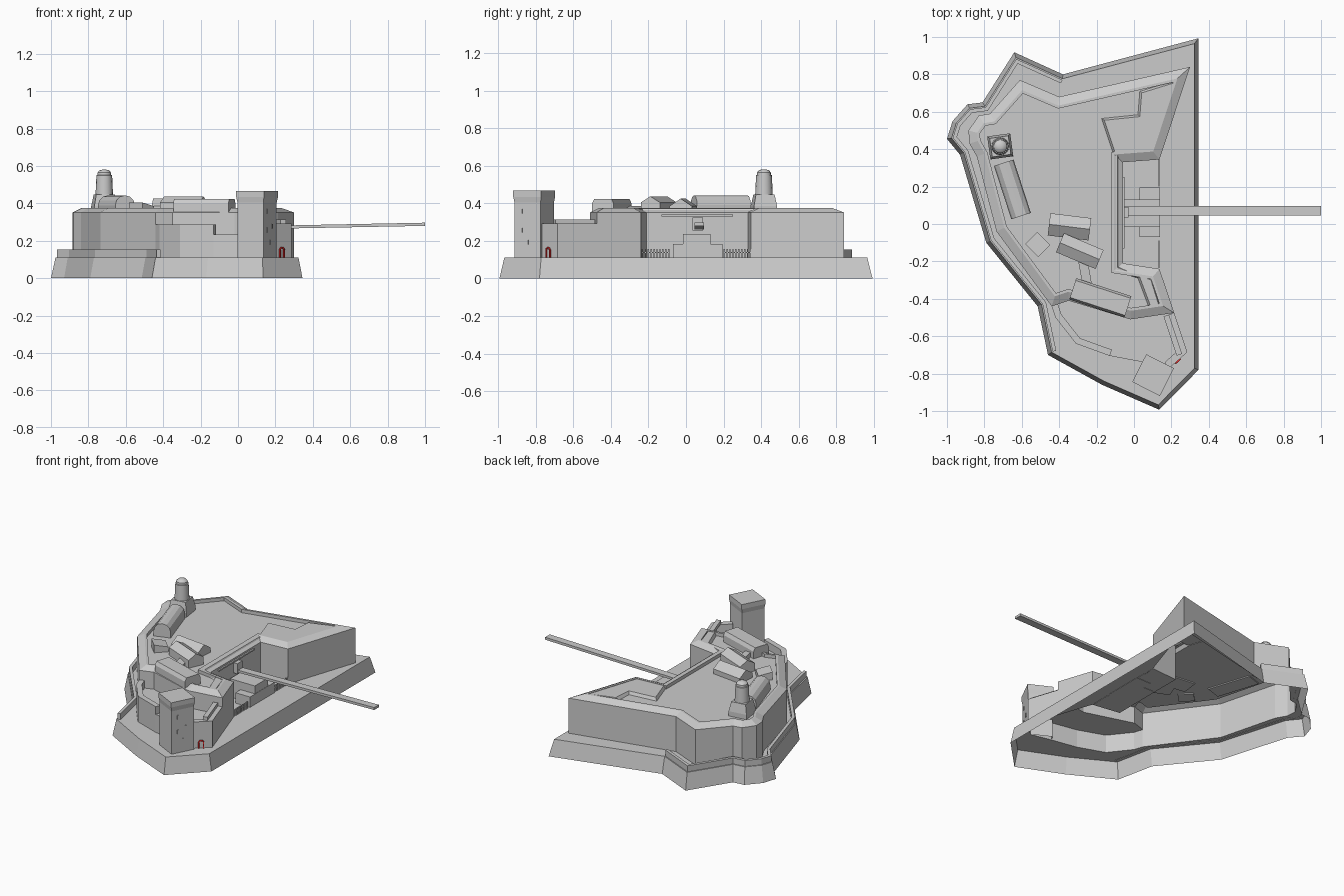
import bpy, bmesh, math
from mathutils import Vector

if "Cube" in bpy.data.objects:
    bpy.data.objects.remove(bpy.data.objects["Cube"])


def finish(name, bm):
    bmesh.ops.recalc_face_normals(bm, faces=bm.faces)
    me = bpy.data.meshes.new(name)
    bm.to_mesh(me)
    bm.free()
    ob = bpy.data.objects.new(name, me)
    bpy.context.collection.objects.link(ob)
    return ob


def offset(pts, d, closed=True):
    """Mitred offset to the left of the path."""
    out, n = [], len(pts)
    for i in range(n):
        p = Vector(pts[i])
        a, b = Vector(pts[i - 1]), Vector(pts[(i + 1) % n])
        u, v = p - a, b - p
        if not closed and i == 0:
            u = v
        if not closed and i == n - 1:
            v = u
        nu = Vector((-u.y, u.x)).normalized()
        nv = Vector((-v.y, v.x)).normalized()
        out.append(tuple(p + (nu + nv) * d / (1 + nu.dot(nv))))
    return out


def loft(name, rings, bottom=False, top=True, skip=()):
    """Rings are (outline, z); skip lists edges left open in the first band."""
    bm = bmesh.new()
    vs = [[bm.verts.new((x, y, z)) for x, y in pts] for pts, z in rings]
    for k, (a, b) in enumerate(zip(vs, vs[1:])):
        for i in range(len(a)):
            if k == 0 and i in skip:
                continue
            j = (i + 1) % len(a)
            bm.faces.new((a[i], a[j], b[j], b[i]))
    if top:
        bm.faces.new(vs[-1])
    if bottom:
        bm.faces.new(vs[0][::-1])
    return finish(name, bm)


def wall(name, path, thick, z0, z1):
    """Solid wall standing inside an open path."""
    ring = list(path) + offset(path, thick, False)[::-1]
    return loft(name, [(ring, z0), (ring, z1)], bottom=True)


def box(name, x0, x1, y0, y1, z0, z1):
    r = [(x0, y0), (x1, y0), (x1, y1), (x0, y1)]
    return loft(name, [(r, z0), (r, z1)], bottom=True)


def square(c, h, deg):
    return [(c[0] + h * 1.41421 * math.cos(math.radians(deg + a)),
             c[1] + h * 1.41421 * math.sin(math.radians(deg + a))) for a in (45, 135, 225, 315)]


def building(name, c, length, width, deg, z0, eave, ridge, kind="gable"):
    w = width / 2
    prof = [(-w, z0), (w, z0), (w, eave)]
    if kind == "gable":
        prof += [(0, ridge)]
    elif kind == "vault":
        prof += [(w * math.cos(math.pi * k / 6), eave + (ridge - eave) * math.sin(math.pi * k / 6)) for k in range(1, 6)]
    elif kind == "flat":
        prof += [(w * .8, ridge), (-w * .8, ridge)]
    elif kind == "shed":
        prof += [(-w, ridge)]
    if kind != "shed":
        prof += [(-w, eave)]
    bm = bmesh.new()
    f = bm.faces.new([bm.verts.new((-length / 2, y, z)) for y, z in prof])
    r = bmesh.ops.extrude_face_region(bm, geom=[f])
    bmesh.ops.translate(bm, vec=(length, 0, 0), verts=[v for v in r["geom"] if isinstance(v, bmesh.types.BMVert)])
    ob = finish(name, bm)
    ob.location = (c[0], c[1], 0)
    ob.rotation_euler.z = math.radians(deg)
    return ob


# Outlines, counter-clockwise from the north-east tip
base = [(.345, .993), (-.38, .80), (-.64, .918), (-.81, .65), (-.89, .64), (-.97, .55), (-1, .455), (-.93, .37),
        (-.79, -.10), (-.515, -.44), (-.46, -.70), (-.17, -.86), (.135, -.993), (.345, -.78)]
fort = [(.30, .84), (-.40, .68), (-.61, .77), (-.77, .59), (-.83, .58), (-.885, .50), (-.88, .43), (-.84, .36),
        (-.735, -.04), (-.44, -.44), (-.35, -.41), (-.02, -.51), (.215, -.475), (.136, -.24),
        (-.06, -.21), (-.06, .33), (.136, .345)]
bastion = [(-.44, -.44), (-.42, -.50), (-.31, -.64), (-.13, -.705), (.056, -.74), (.19, -.77), (.285, -.685), (.215, -.475)]
rim = offset(base, .022)

# Sloped open plinth, and the terrace ring around the walls (filled flat curve with a hole)
loft("plinth", [(base, 0), (rim, .112)], top=False)
cu = bpy.data.curves.new("terrace", "CURVE")
cu.dimensions = "2D"
cu.fill_mode = "BOTH"
for pts in (rim, fort[:9] + bastion + fort[13:]):
    sp = cu.splines.new("POLY")
    sp.points.add(len(pts) - 1)
    sp.use_cyclic_u = True
    for p, (x, y) in zip(sp.points, pts):
        p.co = (x, y, 0, 1)
ob = bpy.data.objects.new("terrace", cu)
ob.location.z = .112
bpy.context.collection.objects.link(ob)
wall("terrace_parapet", offset(base, .028)[1:11], .02, .11, .153)

# Main fort shell with sloped parapet and deck
inner = offset(fort, .045)
lip = offset(fort, .06)
loft("fort", [(fort, .112), (fort, .235), (fort, .352), (inner, .375), (lip, .375), (lip, .352)], skip=(9, 10, 11))

# Raised bank behind the landward wall
bank = [(.24, .775), (.03, .71), (.02, .585), (-.175, .565), (-.115, .385), (-.115, -.25), (.02, -.29),
        (.08, -.45), (.15, -.45), (.10, -.29), (-.075, -.225), (-.075, .375), (.10, .385)]
loft("landward_bank", [(bank, .35), (offset(bank, .012), .372)])

# Lower south bastion
loft("bastion", [(bastion, .112), (bastion, .235)], top=False, skip=(7,))
bm = bmesh.new()
bm.faces.new([bm.verts.new((x, y, .235)) for x, y in bastion + fort[11:9:-1]])
finish("bastion_floor", bm)
wall("bastion_west_parapet", bastion[:4], .035, .235, .287)
wall("bastion_east_parapet", bastion[5:], .04, .235, .292)
wall("bastion_east_coping", offset(bastion[6:], .03, False), .03, .29, .315)

# Corner tower with flared head
tc = (.102, -.808)
loft("tower", [(square(tc, .078, -27), .112), (square(tc, .078, -27), .405),
               (square(tc, .083, -27), .435), (square(tc, .083, -27), .467)])
ca, sa = math.cos(math.radians(-27)), math.sin(math.radians(-27))
for i, (t, z) in enumerate([(-.035, .345), (.02, .265), (-.035, .245), (.0, .18)]):
    c = (tc[0] + ca * .077 - sa * t, tc[1] + sa * .077 + ca * t)
    r = square(c, .005, -27)
    loft(f"tower_window_{i}", [(r, z), (r, z + .025)], bottom=True)

# Red arched doorway
red = bpy.data.materials.new("red")
red.diffuse_color = (.9, .02, .02, 1)
red.use_nodes = True
red.node_tree.nodes["Principled BSDF"].inputs["Base Color"].default_value = red.diffuse_color
cu = bpy.data.curves.new("red_door_arch", "CURVE")
cu.dimensions = "3D"
cu.bevel_depth = .005
cu.bevel_resolution = 0
arch = [(-.015, .112)] + [(-.015 * math.cos(math.pi * k / 6), .149 + .015 * math.sin(math.pi * k / 6)) for k in range(7)] + [(.015, .112)]
sp = cu.splines.new("POLY")
sp.points.add(len(arch) - 1)
for p, (s, z) in zip(sp.points, arch):
    p.co = (.235 + s * .745, -.734 + s * .667, z, 1)
cu.materials.append(red)
bpy.context.collection.objects.link(bpy.data.objects.new("red_door_arch", cu))

# Gatehouse, bridge and palisades in the landward recess
box("gate_block_low", .03, .14, -.07, .195, .11, .183)
box("gate_block_high", -.05, .138, -.015, .13, .11, .237)
box("gate_lintel", -.06, -.05, -.13, .25, .33, .34)
box("gate_portal", -.06, -.03, .035, .09, .255, .325)
bm = bmesh.new()
f = bm.faces.new([bm.verts.new((x, .045, z)) for x, z in [(-.06, .26), (1, .28), (1, .297), (-.06, .276)]])
r = bmesh.ops.extrude_face_region(bm, geom=[f])
bmesh.ops.translate(bm, vec=(0, .05, 0), verts=[v for v in r["geom"] if isinstance(v, bmesh.types.BMVert)])
finish("bridge", bm)
for side, y0 in (("south", -.235), ("north", .2)):
    for k in range(10):
        y = y0 + k * .0155
        box(f"palisade_{side}_{k}", .13, .137, y, y + .007, .11, .158)
    box(f"palisade_{side}_rail", .132, .135, y0, y0 + .147, .135, .141)

# Round watchtower on a square base
wc = (-.715, .415)
loft("watchtower_base", [(square(wc, .062, 8), .35), (square(wc, .062, 8), .385),
                         (square(wc, .05, 8), .447)])


def circle(r):
    return [(wc[0] + r * math.cos(math.tau * k / 16), wc[1] + r * math.sin(math.tau * k / 16)) for k in range(16)]


ob = loft("watchtower", [(circle(r), z) for r, z in [(.047, .44), (.042, .55), (.037, .552), (.036, .565),
                                                  (.026, .576), (.01, .581)]])
for p in ob.data.polygons:
    p.use_smooth = True
bpy.context.view_layer.objects.active = ob
ob.select_set(True)
bpy.ops.object.shade_smooth_by_angle(angle=math.radians(35))

# Courtyard buildings
building("long_vault", (-.65, .185), .30, .11, -72, .345, .39, .443, "vault")
building("north_house", (-.345, -.015), .22, .12, -7, .345, .385, .425)
building("middle_house", (-.29, -.145), .23, .11, -23, .345, .405, .437, "gable")
building("south_hall", (-.18, -.395), .31, .12, -18, .345, .40, .424, "flat")
building("small_house", (-.515, -.11), .10, .09, -45, .345, .385, .405, "shed")
building("link_block", (-.26, -.27), .16, .05, -80, .345, .375, .385, "shed")
